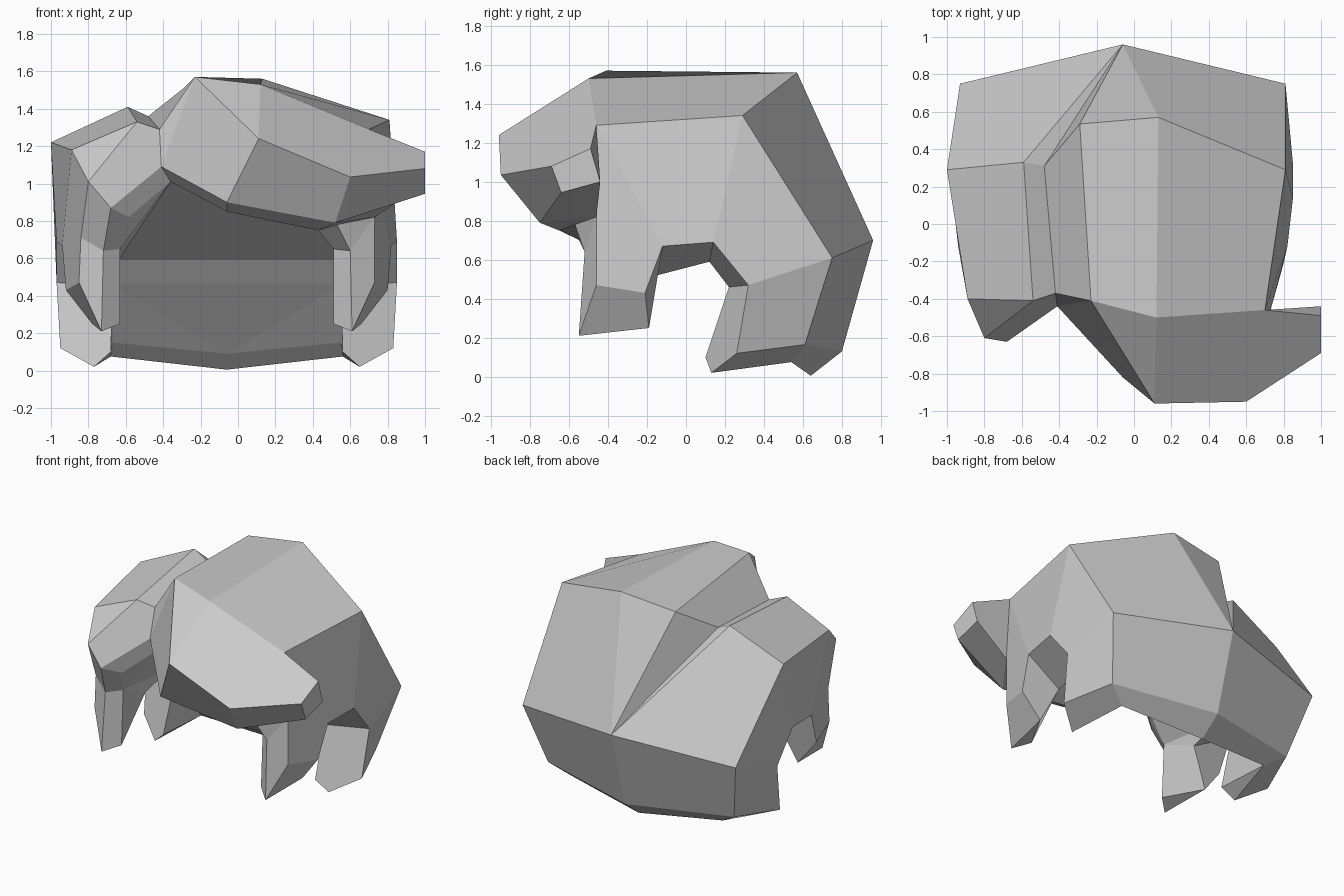
import bpy, bmesh

if "Cube" in bpy.data.objects:
    bpy.data.objects.remove(bpy.data.objects["Cube"])

AXIS = -0.06          # symmetry plane of the flanks
bm = bmesh.new()


def face(*pts):
    """Add a face, skipping repeated points."""
    clean = []
    for p in pts:
        if p not in clean:
            clean.append(p)
    if len(clean) > 2:
        bm.faces.new([bm.verts.new(p) for p in clean])


def skin(a, b):
    """Bridge two rows of points with quads or triangles."""
    for i in range(len(a) - 1):
        face(a[i], a[i + 1], b[i + 1], b[i])


def side(p, s):
    """Point on the right flank (s=1) or its mirror image (s=-1)."""
    return (p[0] if s > 0 else round(2 * AXIS - p[0], 3), p[1], p[2])


def rear_row(corner, mid):
    return [side(corner, -1)] + [mid] * 4 + [corner]


# Upper body: front ridge, back ridge, waist, hem, then curled-under hem
front = [(-.89, -.40, 1.18), (-.54, -.41, 1.33), (-.42, -.37, 1.29),
         (-.23, -.41, 1.57), (.12, -.50, 1.53), (.70, -.46, 1.29)]
back = [(-1.0, .29, 1.22), (-.59, .33, 1.41), (-.48, .31, 1.36),
        (-.29, .535, 1.51), (.13, .57, 1.56), (.81, .29, 1.34)]
waist = rear_row((.81, .75, .61), (AXIS, .96, .70))
hem = rear_row((.70, .61, .165), (AXIS, .80, .13))
curl = rear_row((.56, .54, .075), (AXIS, .64, .005))
hem_in = rear_row((.55, .47, .15), (AXIS, .54, .09))
rows = [front, back, waist, hem, curl, hem_in]
for a, b in zip(rows, rows[1:]):
    skin(a, b)

# Visor: brim, chin and pointed right end
nose, brim = (.11, -.96, 1.24), (.60, -.95, 1.035)
chin, jaw, cheek = (AXIS, -.82, .90), (.52, -.75, .79), (-.41, -.44, 1.09)
chin_in, jaw_in, cheek_in = (AXIS, -.72, .85), (.43, -.65, .75), (-.36, -.40, 1.01)
tip = [(1, -.69, 1.08), (1, -.49, 1.17), (1, -.44, 1.0), (1, -.64, .945)]
pit, strut = (.73, -.46, .82), (.53, -.57, .78)
face(front[3], front[4], nose)
face(front[4], front[5], tip[1], tip[0], brim, nose)
face(nose, brim, jaw, chin)
face(brim, tip[0], tip[3], jaw)
face(*tip)
face(jaw, tip[3], tip[2], pit)
face(jaw, pit, strut, jaw_in)
face(front[5], tip[1], tip[2], pit)
face(front[3], nose, chin, cheek)
face(front[2], front[3], cheek)
skin([cheek, chin, jaw], [cheek_in, chin_in, jaw_in])

# Left shoulder bulge
bulge, bulge_low, lip = (-.80, -.61, 1.01), (-.68, -.63, .87), (-.585, -.52, .82)
armpit = (-.84, -.46, .71)
face(front[0], front[1], bulge)
face(front[1], front[2], cheek, bulge_low, bulge)
face(bulge_low, cheek, cheek_in, lip)

# Points shared by the legs and the underside
inner, groin_f = (.60, -.52, .64), (.51, -.44, .65)
groin_b, thigh_in = (.52, .12, .59), (.55, .22, .46)


# Flanks with a front and a rear leg on each side
def flank(s, ridge_front, ridge_back, pits):
    def P(x, y, z):
        return side((x, y, z), s)
    hip, arch_f, arch_b = P(.81, .75, .61), P(.82, -.12, .67), P(.85, .14, .69)
    knee_f, knee_b = P(.73, -.46, .47), P(.80, -.21, .43)
    toe_f, toe_b, toe_in = P(.61, -.55, .21), P(.66, -.19, .25), P(.51, -.46, .25)
    thigh, shin = P(.85, .32, .47), P(.83, .26, .12)
    sole, heel, cuff = P(.65, .13, .02), P(.56, .54, .075), P(.70, .61, .165)
    paw, arch_in, hem_c = P(.56, .10, .10), P(.53, -.15, .52), P(.55, .47, .15)
    inn, gf, gb, th = (side(p, s) for p in (inner, groin_f, groin_b, thigh_in))
    # outer side and arch between the legs
    face(ridge_front, *pits, knee_f, knee_b, arch_f)
    face(ridge_front, arch_f, arch_b, ridge_back)
    face(ridge_back, arch_b, thigh, hip)
    face(arch_f, arch_b, gb, arch_in)
    face(arch_b, thigh, th, gb)
    face(gf, arch_in, gb)
    # front leg
    face(knee_f, toe_f, toe_b, knee_b)
    face(pits[-1], inn, toe_f, knee_f)
    face(inn, gf, toe_in, toe_f)
    face(toe_f, toe_in, toe_b)
    face(toe_in, toe_b, arch_in, gf)
    face(toe_b, knee_b, arch_f, arch_in)
    # rear leg
    face(thigh, shin, cuff, hip)
    face(shin, sole, heel, cuff)
    face(thigh, th, paw, sole, shin)
    face(paw, sole, heel)
    face(th, paw, heel, hem_c)


flank(1, front[5], back[5], [pit])
flank(-1, front[0], back[0], [bulge, armpit])

# Where the front legs meet the visor and the shoulder
inner_l, groin_l = side(inner, -1), side(groin_f, -1)
roof = (.50, -.40, 1.01)
face(pit, strut, inner)
face(strut, jaw_in, groin_f, inner)
face(jaw_in, roof, groin_f)
face(armpit, bulge, bulge_low, inner_l)
face(bulge_low, lip, groin_l, inner_l)
face(lip, cheek_in, groin_l)

# Back of the visor, belly and inner rear wall
groin_bl, thigh_l = side(groin_b, -1), side(thigh_in, -1)
face(cheek_in, chin_in, roof)
face(chin_in, jaw_in, roof)
face(cheek_in, roof, groin_b, groin_bl)
face(groin_l, cheek_in, groin_bl)
face(groin_f, roof, groin_b)
face(groin_bl, groin_b, thigh_in, thigh_l)
face(thigh_l, thigh_in, hem_in[1])
face(thigh_in, hem_in[-1], hem_in[1])
face(thigh_l, hem_in[0], hem_in[1])

# Join the panels and turn their normals outwards
bmesh.ops.remove_doubles(bm, verts=bm.verts, dist=0.002)
bmesh.ops.recalc_face_normals(bm, faces=bm.faces)

mesh = bpy.data.meshes.new("body_with_legs")
bm.to_mesh(mesh)
bm.free()
body = bpy.data.objects.new("body_with_legs", mesh)
bpy.context.collection.objects.link(body)
